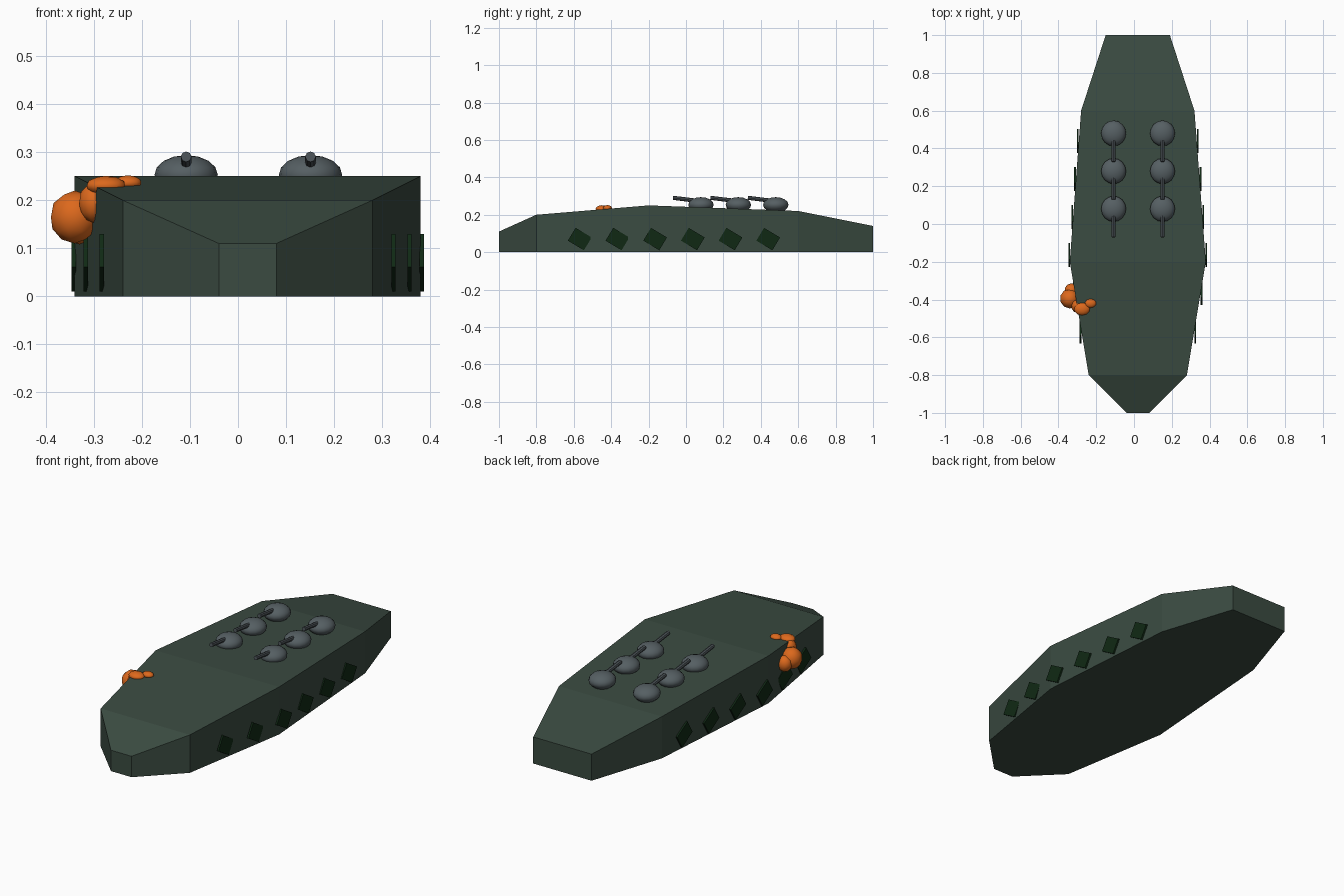
import bpy
from math import radians

cube = bpy.data.objects.get("Cube")
if cube:
    bpy.data.objects.remove(cube, do_unlink=True)


def material(name, rgb):
    mat = bpy.data.materials.new(name)
    mat.use_nodes = True
    mat.diffuse_color = (*rgb, 1)
    bsdf = next(n for n in mat.node_tree.nodes if n.type == 'BSDF_PRINCIPLED')
    bsdf.inputs["Base Color"].default_value = (*rgb, 1)
    return mat


HULL = material("dark green hull", (0.043, 0.070, 0.053))
PORT = material("deep green ports", (0.005, 0.022, 0.007))
STEEL = material("grey steel", (0.092, 0.115, 0.125))
BARREL = material("dark grey barrel", (0.070, 0.085, 0.095))
ORANGE = material("orange", (0.72, 0.14, 0.012))

CENTRE_X = 0.02

# Hull stations, bow to stern: y, half width, deck height
STATIONS = [(-1, 0.06, 0.11), (-0.8, 0.26, 0.20), (-0.2, 0.36, 0.25),
            (0.6, 0.30, 0.22), (1, 0.17, 0.14)]


def finish(name, mat, smooth=False):
    obj = bpy.context.object
    obj.name = name
    obj.data.materials.append(mat)
    if smooth:
        bpy.ops.object.shade_smooth()
    return obj


def hull_half_width(y):
    for (y0, w0, _), (y1, w1, _) in zip(STATIONS, STATIONS[1:]):
        if y0 <= y <= y1:
            return w0 + (w1 - w0) * (y - y0) / (y1 - y0)


# Hull: rectangular sections bridged from bow to stern
verts, faces = [], []
for y, w, z in STATIONS:
    verts += [(CENTRE_X - w, y, 0), (CENTRE_X + w, y, 0),
              (CENTRE_X + w, y, z), (CENTRE_X - w, y, z)]
for s in range(len(STATIONS) - 1):
    for i in range(4):
        a, b = 4 * s + i, 4 * s + (i + 1) % 4
        faces.append((a, a + 4, b + 4, b))
last = len(verts) - 4
faces += [(0, 1, 2, 3), (last + 3, last + 2, last + 1, last)]
mesh = bpy.data.meshes.new("hull")
mesh.from_pydata(verts, [], faces)
mesh.materials.append(HULL)
bpy.context.collection.objects.link(bpy.data.objects.new("hull", mesh))

# Tilted side ports
for side, label in ((-1, "right"), (1, "left")):
    for i in range(6):
        y = -0.568 + 0.2015 * i
        x = CENTRE_X + side * (hull_half_width(y) + 0.005)
        bpy.ops.mesh.primitive_cube_add(size=1, location=(x, y, 0.07),
                                        rotation=(radians(-31), 0, 0))
        bpy.context.object.scale = (0.009, 0.10, 0.08)
        finish(f"{label}_side_port_{i + 1}", PORT)

# Deck turrets with forward barrels
for x, label in ((-0.108, "right"), (0.151, "left")):
    for i in range(3):
        y = 0.08 + 0.2 * i
        bpy.ops.mesh.primitive_uv_sphere_add(segments=16, ring_count=8, radius=1,
                                             location=(x, y, 0.253))
        bpy.context.object.scale = (0.066, 0.068, 0.041)
        finish(f"{label}_turret_{i + 1}", STEEL, True)
        bpy.ops.mesh.primitive_cylinder_add(vertices=8, radius=0.011, depth=0.14,
                                            location=(x, y - 0.08, 0.282),
                                            rotation=(radians(83), 0, 0))
        finish(f"{label}_barrel_{i + 1}", BARREL)
        bpy.ops.object.shade_smooth_by_angle()

# Creature clinging to the right side of the hull: position, radii
LUMPS = {
    "creature_body": ((-0.340, -0.395, 0.165), (0.052, 0.052, 0.055)),
    "creature_tail": ((-0.330, -0.350, 0.150), (0.038, 0.036, 0.042)),
    "creature_shoulder": ((-0.300, -0.435, 0.195), (0.032, 0.036, 0.042)),
    "creature_arm": ((-0.275, -0.450, 0.230), (0.042, 0.034, 0.021)),
    "creature_hand": ((-0.230, -0.420, 0.236), (0.030, 0.024, 0.016)),
}
for name, (place, radii) in LUMPS.items():
    bpy.ops.mesh.primitive_ico_sphere_add(subdivisions=2, radius=1, location=place)
    bpy.context.object.scale = radii
    finish(name, ORANGE, True)
